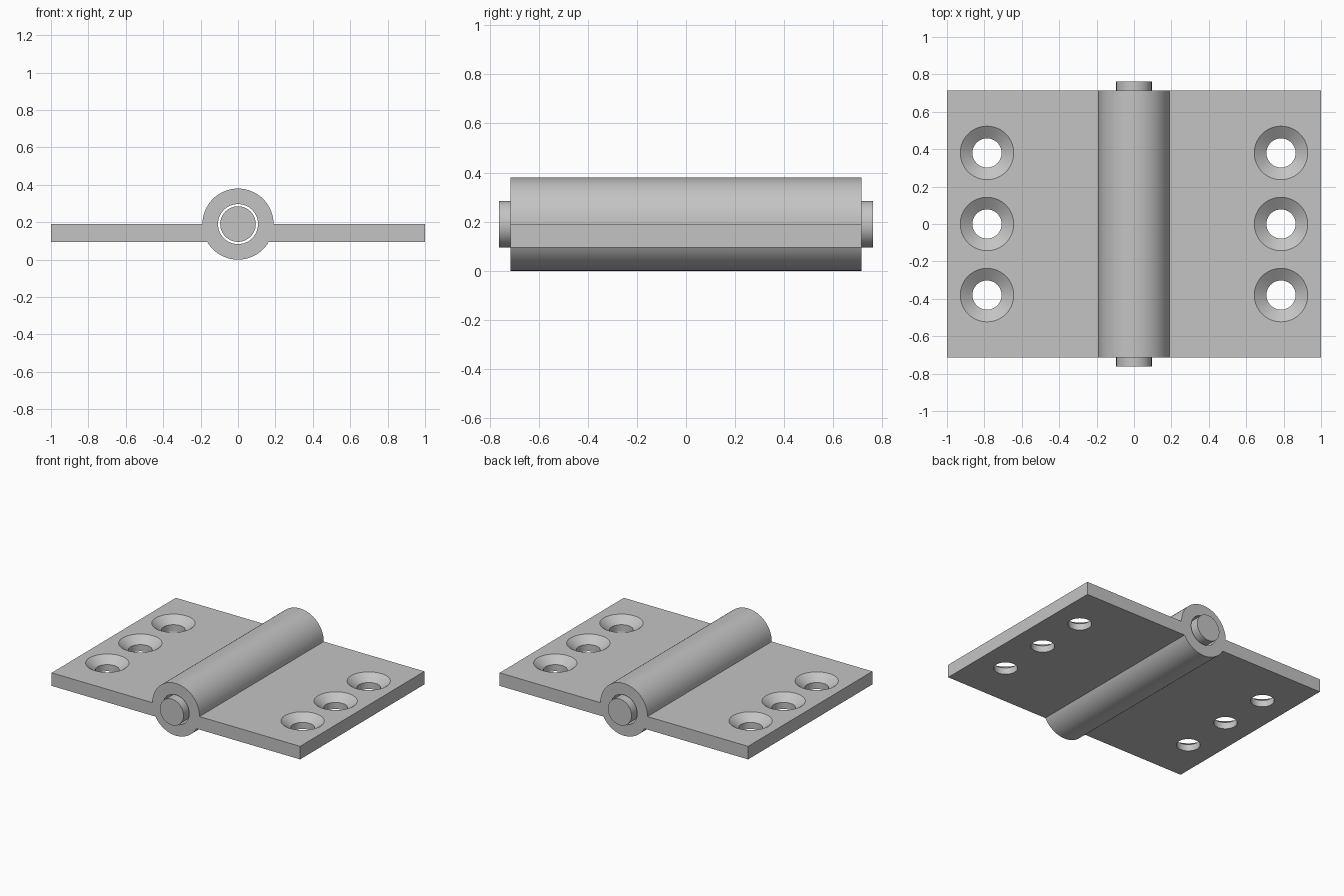
import bpy, bmesh, math

cube = bpy.data.objects.get("Cube")
if cube:
    bpy.data.objects.remove(cube, do_unlink=True)

R = 0.19             # barrel radius, also the height of its axis
BORE, PIN = 0.107, 0.095
HALF_LEN, PIN_HALF = 0.714, 0.762
LEAF_BOTTOM = R / 2

steel = bpy.data.materials.new("grey steel")
steel.use_nodes = True
steel.diffuse_color = (0.55, 0.55, 0.55, 1)
steel.node_tree.nodes["Principled BSDF"].inputs["Base Color"].default_value = (0.55, 0.55, 0.55, 1)


def add_object(name, bm):
    bmesh.ops.recalc_face_normals(bm, faces=bm.faces)
    mesh = bpy.data.meshes.new(name)
    bm.to_mesh(mesh)
    bm.free()
    mesh.materials.append(steel)
    obj = bpy.data.objects.new(name, mesh)
    bpy.context.collection.objects.link(obj)
    return obj


def extrude_y(name, profile, half):
    """Extrude an (x, z) outline along y."""
    bm = bmesh.new()
    face = bm.faces.new([bm.verts.new((x, -half, z)) for x, z in profile])
    ext = bmesh.ops.extrude_face_region(bm, geom=[face], use_keep_orig=True)
    verts = [g for g in ext["geom"] if isinstance(g, bmesh.types.BMVert)]
    bmesh.ops.translate(bm, verts=verts, vec=(0, 2 * half, 0))
    return add_object(name, bm)


def arc(radius, start, end, steps):
    angles = [math.radians(start + (end - start) * i / steps) for i in range(steps + 1)]
    return [(radius * math.cos(a), R + radius * math.sin(a)) for a in angles]


def countersink(x, y):
    """Revolved cutter: straight hole below, cone above."""
    bm = bmesh.new()
    slope = (0.143 - 0.078) / (R - 0.143)
    over = 0.02
    rings = [(0.078, 0.05), (0.078, 0.143), (0.143 + slope * over, R + over)]
    pts = [(0, rings[0][1])] + rings + [(0, rings[-1][1])]
    verts = [bm.verts.new((r, 0, z)) for r, z in pts]
    edges = [bm.edges.new(pair) for pair in zip(verts, verts[1:])]
    bmesh.ops.spin(bm, geom=verts + edges, cent=(0, 0, 0), axis=(0, 0, 1),
                   angle=math.tau, steps=64, use_duplicate=False)
    bmesh.ops.remove_doubles(bm, verts=bm.verts, dist=0.0001)
    bmesh.ops.translate(bm, verts=bm.verts, vec=(x, y, 0))
    return add_object("screw_hole_cutter", bm)


def select_only(obj):
    bpy.ops.object.select_all(action="DESELECT")
    obj.select_set(True)
    bpy.context.view_layer.objects.active = obj


def shade(obj):
    select_only(obj)
    bpy.ops.object.shade_smooth_by_angle(angle=math.radians(25))


# Both leaves and the barrel as one profile
outline = arc(R, 0, 180, 48) + [(-1, R), (-1, LEAF_BOTTOM)]
outline += arc(R, 210, 330, 32) + [(1, LEAF_BOTTOM), (1, R)]
body = extrude_y("hinge_leaves_and_barrel", outline, HALF_LEN)

# Bore and six countersunk screw holes
cutters = [extrude_y("bore_cutter", arc(BORE, 0, 360, 64)[:-1], 1)]
cutters += [countersink(x, y) for x in (-0.786, 0.786) for y in (-0.38, 0, 0.38)]
for cutter in cutters:
    cutter.hide_render = True
    mod = body.modifiers.new("cut", "BOOLEAN")
    mod.operation = "DIFFERENCE"
    mod.solver = "EXACT"
    mod.object = cutter
    select_only(body)
    bpy.ops.object.modifier_apply(modifier=mod.name)
    bpy.data.objects.remove(cutter, do_unlink=True)
shade(body)

# Loose pin through the bore
shade(extrude_y("hinge_pin", arc(PIN, 0, 360, 64)[:-1], PIN_HALF))
